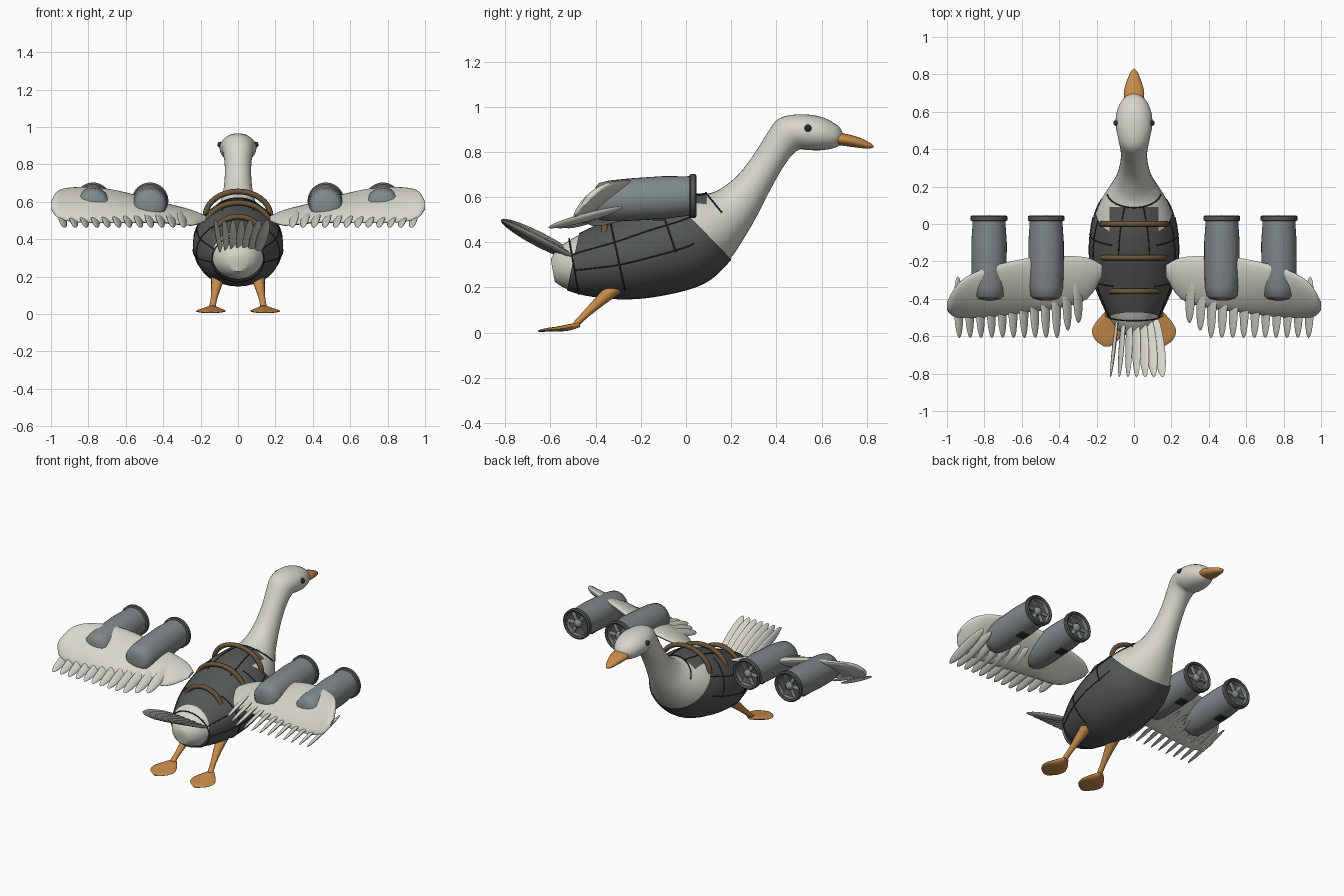
import bpy, bmesh, math
from mathutils import Vector, Matrix

cube = bpy.data.objects.get("Cube")
if cube:
    bpy.data.objects.remove(cube)


def material(name, rgb):
    m = bpy.data.materials.new(name)
    m.use_nodes = True
    m.diffuse_color = (*rgb, 1)
    m.node_tree.nodes["Principled BSDF"].inputs["Base Color"].default_value = (*rgb, 1)
    return m


WHITE = material("feather white", (0.68, 0.67, 0.60))
DARK = material("vest charcoal", (0.085, 0.095, 0.09))
GREY = material("engine grey", (0.22, 0.25, 0.255))
ORANGE = material("orange skin", (0.58, 0.26, 0.07))
BROWN = material("leather brown", (0.15, 0.09, 0.04))
BLACK = material("seam black", (0.025, 0.027, 0.027))


def finish(name, bm, mat, mirror=False):
    bmesh.ops.recalc_face_normals(bm, faces=bm.faces[:])
    mesh = bpy.data.meshes.new(name)
    bm.to_mesh(mesh)
    bm.free()
    mesh.materials.append(mat)
    obj = bpy.data.objects.new(name, mesh)
    bpy.context.collection.objects.link(obj)
    if mirror:
        obj.modifiers.new("mirror", "MIRROR").use_mirror_merge = False
    return obj


def spline(rows, t):
    """Smooth value between rows of numbers, t counted in rows."""
    i = min(int(t), len(rows) - 2)
    u = t - i
    a, b, c, d = (Vector(rows[max(0, min(k, len(rows) - 1))]) for k in range(i - 1, i + 3))
    return b + 0.5 * u * (c - a + u * (2 * a - 5 * b + 4 * c - d + u * (3 * (b - c) + d - a)))


def section_point(s, angle, grow=0.0):
    """Point on an oval section: y, z, tilt, half width, half height, x."""
    y, z, tilt, rx, rz, x = s
    up = (rz + grow) * math.sin(angle)
    tilt = math.radians(tilt)
    return Vector((x + (rx + grow) * math.cos(angle),
                   y - up * math.sin(tilt), z + up * math.cos(tilt)))


def loft(rows, steps=4, sides=32, grow=0.0):
    bm = bmesh.new()
    total = (len(rows) - 1) * steps
    rings = []
    for k in range(total + 1):
        s = spline(rows, k / steps)
        rings.append([bm.verts.new(section_point(s, math.tau * j / sides, grow))
                      for j in range(sides)])
    for a, b in zip(rings, rings[1:]):
        for j in range(sides):
            n = (j + 1) % sides
            bm.faces.new((a[j], a[n], b[n], b[j]))
    bm.faces.new(rings[0])
    bm.faces.new(rings[-1])
    return bm


def trim(bm, co, normal):
    bmesh.ops.bisect_plane(bm, geom=bm.verts[:] + bm.edges[:] + bm.faces[:],
                           plane_co=co, plane_no=normal, clear_outer=True)


def tube(name, points, radius, mat):
    curve = bpy.data.curves.new(name, "CURVE")
    curve.dimensions = "3D"
    curve.bevel_depth = radius
    curve.bevel_resolution = 2
    curve.use_fill_caps = True
    sp = curve.splines.new("POLY")
    sp.points.add(len(points) - 1)
    for p, co in zip(sp.points, points):
        p.co = (*co, 1)
    curve.materials.append(mat)
    bpy.context.collection.objects.link(bpy.data.objects.new(name, curve))


def add_feather(bm, root, tip, width, thick, roll):
    root, tip = Vector(root), Vector(tip)
    turn = (tip - root).to_track_quat("Y", "Z").to_matrix().to_4x4()
    size = Matrix.Diagonal((width, (tip - root).length / 2, thick, 1))
    m = (Matrix.Translation((root + tip) / 2) @ turn @ Matrix.Rotation(roll, 4, "Y")
         @ size @ Matrix.Rotation(math.pi / 2, 4, "X"))
    bmesh.ops.create_uvsphere(bm, u_segments=12, v_segments=10, radius=1, matrix=m)


# Body, neck and head in one smooth skin
BODY = [(-.59, .275, 10, .05, .05, 0), (-.55, .285, 10, .10, .09, 0),
        (-.45, .30, 10, .155, .135, 0), (-.30, .325, 12, .215, .175, 0),
        (-.15, .365, 14, .235, .20, 0), (0, .41, 22, .22, .203, 0),
        (.10, .465, 32, .185, .17, 0), (.18, .52, 40, .135, .125, 0),
        (.235, .575, 48, .10, .10, 0), (.30, .66, 56, .078, .078, 0),
        (.365, .76, 58, .07, .07, 0), (.415, .835, 50, .075, .073, 0),
        (.46, .88, 35, .085, .083, 0), (.53, .887, 8, .098, .08, 0),
        (.60, .88, -5, .092, .073, 0), (.66, .865, -15, .065, .052, 0),
        (.69, .855, -15, .03, .025, 0)]
finish("body", loft(BODY), WHITE)

# Vest wrapped round the body, with a panel over the shoulders
bm = loft(BODY[:10], grow=.007)
trim(bm, (0, .185, .34), (0, .72, .70))
trim(bm, (0, -.52, .22), (0, -.977, .21))
finish("vest", bm, DARK)
bm = loft(BODY[:10], grow=.006)
for co, no in (((0, .09, 0), (0, 1, 0)), ((0, -.15, 0), (0, -1, 0)),
               ((.13, 0, 0), (1, 0, 0)), ((-.13, 0, 0), (-1, 0, 0)),
               ((0, 0, .5), (0, 0, -1))):
    trim(bm, co, no)
finish("shoulder_panel", bm, DARK)

# Vest seams running round and along the body
for t, lo, hi in ((1.6, -90, 270), (3.0, -50, 60), (3.0, 120, 230), (4.6, -10, 60),
                  (4.6, 120, 190), (6.9, 10, 170)):
    s = spline(BODY, t)
    tube("vest_hoop_seam", [section_point(s, math.radians(lo + (hi - lo) * k / 24), .007)
                            for k in range(25)], .0035, BLACK)
for deg, t0, t1 in ((-8, 1.6, 5.2), (25, 1.6, 5.5), (70, 4, 6.9)):
    for a in (deg, 180 - deg):
        tube("vest_long_seam", [section_point(spline(BODY, t0 + (t1 - t0) * k / 20),
                                              math.radians(a), .007)
                                for k in range(21)], .003, BLACK)

# Leather straps arched over the back
for y, w, low, top in ((0, .175, .52, .655), (-.18, .175, .46, .595), (-.36, .135, .40, .52)):
    tube("back_strap", [(w * math.cos(math.pi * k / 20), y,
                         low + (top - low) * math.sin(math.pi * k / 20))
                        for k in range(21)], .015, BROWN)

# Beak and eyes
finish("beak", loft([(.64, .862, -12, .045, .025, 0), (.70, .854, -14, .055, .027, 0),
                     (.76, .842, -14, .04, .023, 0), (.81, .828, -12, .02, .014, 0),
                     (.83, .824, -12, .004, .004, 0)], sides=20), ORANGE)
bm = bmesh.new()
bmesh.ops.create_uvsphere(bm, u_segments=16, v_segments=10, radius=.016,
                          matrix=Matrix.Translation((.094, .54, .905)))
finish("eye", bm, BLACK, True)

# Legs and webbed feet
finish("leg", loft([(-.49, .035, 42, .018, .014, .138), (-.44, .085, 42, .018, .017, .128),
                    (-.37, .15, 42, .028, .026, .115), (-.30, .21, 42, .04, .035, .105)],
                   sides=16), ORANGE, True)
finish("foot", loft([(-.655, .007, 5, .015, .003, .145), (-.62, .012, 5, .062, .008, .145),
                     (-.57, .016, 5, .08, .011, .145), (-.52, .023, 8, .058, .014, .142),
                     (-.47, .036, 12, .018, .011, .138)], sides=20), ORANGE, True)

# Wing: cambered slab from rows of x, front y, front z, rear y, rear z, thickness
WING = [(.17, -.22, .52, -.28, .50, .008), (.25, -.18, .55, -.40, .475, .022),
        (.40, -.17, .585, -.45, .49, .03), (.55, -.18, .63, -.47, .49, .033),
        (.70, -.21, .665, -.49, .49, .033), (.83, -.25, .675, -.50, .49, .03),
        (.92, -.30, .67, -.50, .50, .026), (.97, -.36, .65, -.49, .52, .02),
        (1.0, -.42, .60, -.46, .56, .01)]
bm = bmesh.new()
rings = []
for k in range(33):
    x, fy, fz, ry, rz, thick = spline(WING, k / 4)
    front, rear = Vector((x, fy, fz)), Vector((x, ry, rz))
    chord = front - rear
    normal = Vector((0, -chord.z, chord.y)).normalized()
    ring = []
    for j in range(24):
        a = math.tau * j / 24
        camber = .35 * thick * math.sin(a) ** 2
        ring.append(bm.verts.new((front + rear) / 2 + chord * math.cos(a) / 2
                                 + normal * (thick * math.sin(a) + camber)))
    rings.append(ring)
for a, b in zip(rings, rings[1:]):
    for j in range(24):
        n = (j + 1) % 24
        bm.faces.new((a[j], a[n], b[n], b[j]))
bm.faces.new(rings[0])
bm.faces.new(rings[-1])
finish("wing", bm, WHITE, True)

# Flight feathers along the trailing edge
bm = bmesh.new()
for i in range(12):
    x = .295 + .058 * i
    reach = -.61 + .04 * max(0, 2 - i)
    add_feather(bm, (x + .01, -.28, .555), (x, reach, .465), .03, .011, .6)
finish("wing_feathers", bm, WHITE, True)

# Tail feathers fanned and turned progressively
bm = bmesh.new()
for i in range(7):
    u = i / 6
    add_feather(bm, (-.085 + .19 * u, -.47, .32), (-.125 + .28 * u, -.82, .50),
                .034, .009, math.radians(80 - 65 * u))
finish("tail_feathers", bm, WHITE)

# Four engines with lip, fan, hub and belly vent
SHELL = [(0, .07), (.035, .078), (.04, .088), (0, .088), (-.1, .095), (-.25, .094),
         (-.34, .09), (-.385, .082), (-.40, .065), (-.408, .03)]
for label, x in (("inner", .47), ("outer", .775)):
    rows = [(y, .604 + .06 * y, 0, r, r, x) for y, r in SHELL]
    finish(label + "_engine", loft(rows, steps=1), GREY, True)
    finish(label + "_engine_lip", loft([(y, .605, 0, r, r, x) for y, r in
           ((.015, .09), (.02, .098), (.04, .098), (.046, .09), (.04, .08), (.01, .074))],
           steps=1), DARK, True)
    finish(label + "_fan_disc", loft([(y, .605, 0, .078, .078, x) for y in (.005, .014)],
                                     steps=1), BLACK, True)
    bm = bmesh.new()
    hub = Matrix.Translation((x, .02, .605))
    bmesh.ops.create_uvsphere(bm, u_segments=16, v_segments=8, radius=.027, matrix=hub)
    for k in range(6):
        bmesh.ops.create_cube(bm, size=1, matrix=hub @ Matrix.Rotation(k * math.pi / 3, 4, "Y")
                              @ Matrix.Translation((.045, 0, 0))
                              @ Matrix.Rotation(.35, 4, "X")
                              @ Matrix.Diagonal((.066, .008, .02, 1)))
    finish(label + "_fan_blades", bm, GREY, True)
    bm = bmesh.new()
    bmesh.ops.create_cube(bm, size=1, matrix=Matrix.Translation((x, -.12, .503))
                          @ Matrix.Diagonal((.05, .06, .012, 1)))
    finish(label + "_belly_vent", bm, BLACK, True)

# Smooth shading with crisp edges
bpy.ops.object.select_all(action="DESELECT")
for obj in bpy.context.collection.objects:
    if obj.type == "MESH" and obj.data.polygons:
        obj.select_set(True)
        bpy.context.view_layer.objects.active = obj
bpy.ops.object.shade_smooth_by_angle(angle=math.radians(40))
